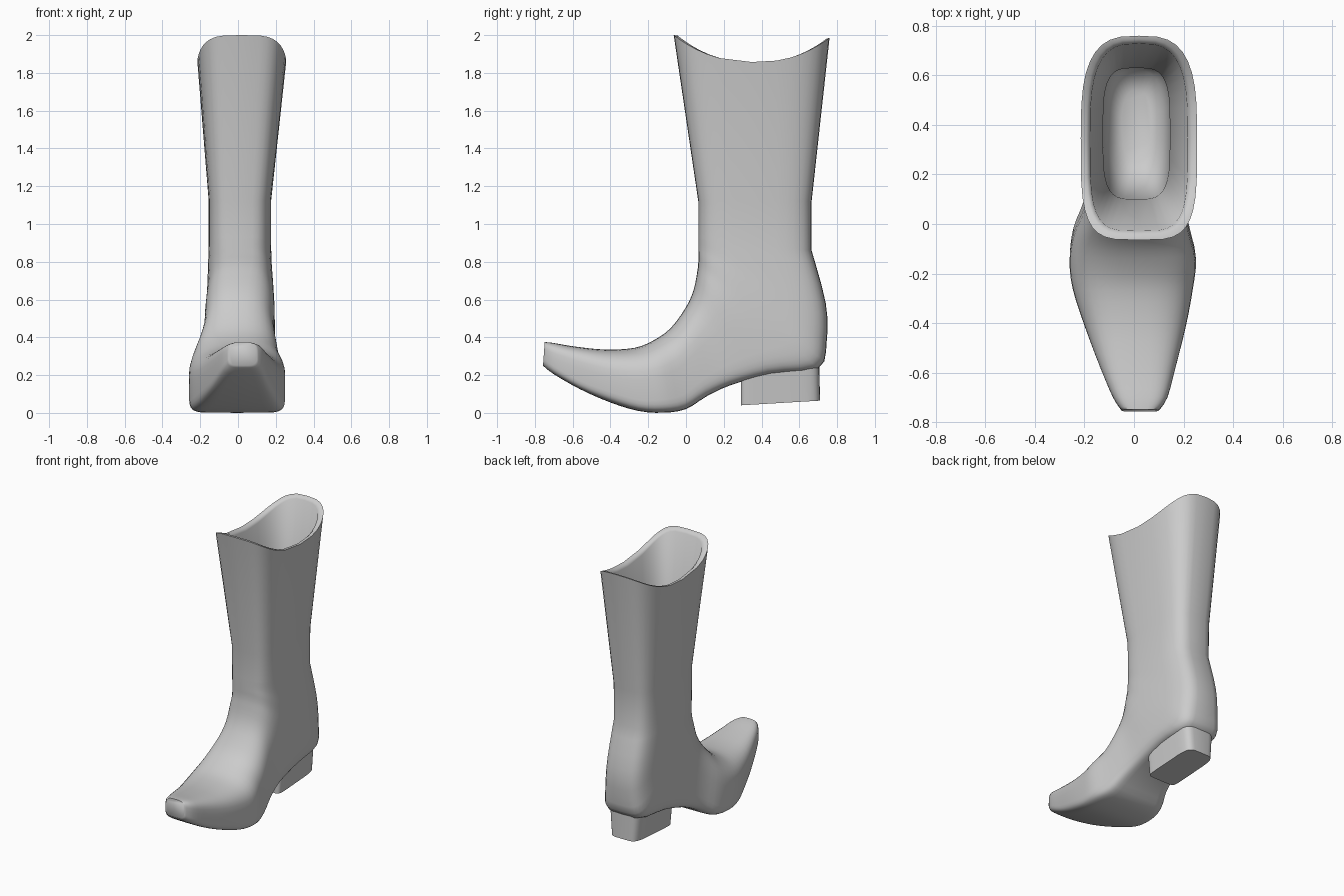
import bpy, bmesh, math

if "Cube" in bpy.data.objects:
    bpy.data.objects.remove(bpy.data.objects["Cube"])

SEG = 36


def power(v, p):
    return math.copysign(abs(v) ** p, v)


def ring(ay, az, by, bz, w, cx, pa, pb):
    """Superellipse loop between a front/top point A and a back/bottom point B."""
    pts = []
    for i in range(SEG):
        t = 2 * math.pi * i / SEG
        c, s = round(math.cos(t), 9), round(math.sin(t), 9)
        p = pa if c > 0 else pb
        c, s = power(c, p), power(s, p)
        u = (1 - c) / 2
        z = az + (bz - az) * u
        if az > 1.9:  # scooped rim
            z -= 0.135 * (1 - abs(c) ** 2.3)
        pts.append((cx + w * s, ay + (by - ay) * u, z))
    return pts


def smooth_rings(rings, steps=3):
    """Catmull-Rom interpolation between section parameters."""
    out = []
    for i in range(len(rings) - 1):
        a, b, c = rings[max(i - 1, 0)], rings[i], rings[i + 1]
        d = rings[min(i + 2, len(rings) - 1)]
        for k in range(steps):
            t = k / steps
            out.append(tuple(
                0.5 * (2 * q + (r - p) * t + (2 * p - 5 * q + 4 * r - s) * t * t
                       + (3 * q - p - 3 * r + s) * t ** 3)
                for p, q, r, s in zip(a, b, c, d)))
    return out + [rings[-1]]


def loft(name, rings, angle):
    bm = bmesh.new()
    loops = [[bm.verts.new(p) for p in ring(*r)] for r in rings]
    for a, b in zip(loops, loops[1:]):
        for i in range(SEG):
            j = (i + 1) % SEG
            bm.faces.new((a[i], a[j], b[j], b[i]))
    bm.faces.new(loops[0])
    bm.faces.new(loops[-1])
    bmesh.ops.recalc_face_normals(bm, faces=bm.faces)
    mesh = bpy.data.meshes.new(name)
    bm.to_mesh(mesh)
    bm.free()
    ob = bpy.data.objects.new(name, mesh)
    bpy.context.collection.objects.link(ob)
    bpy.ops.object.select_all(action='DESELECT')
    ob.select_set(True)
    bpy.context.view_layer.objects.active = ob
    bpy.ops.object.shade_smooth_by_angle(angle=math.radians(angle))
    return ob


# Foot: sections swing from upright at the toe to level at the ankle
foot = [
    (-.748, .375, -.757, .25, .075, .025, .6, .5),
    (-.70, .37, -.70, .205, .11, .025, .6, .4),
    (-.58, .35, -.56, .125, .155, .015, .65, .3),
    (-.42, .335, -.40, .055, .205, .005, .75, .3),
    (-.27, .345, -.25, .010, .243, -.005, .8, .25),
    (-.17, .385, -.12, .001, .255, -.005, .85, .25),
    (-.08, .45, .0, .02, .235, -.01, .85, .25),
    (.0, .56, .11, .088, .205, .0, .85, .27),
    (.04, .65, .24, .148, .187, .005, .8, .28),
    (.06, .75, .45, .205, .185, .01, .7, .3),
    (.065, .80, .70, .235, .18, .012, .6, .4),
    (.065, .84, .745, .38, .175, .012, .57, .52),
    (.065, .88, .74, .58, .17, .01, .55, .57),
    (.065, .93, .665, .86, .165, .01, .53, .57),
]
# Straight ankle and flared shaft up to the rim
shaft = [
    (.065, 1.12, .665, 1.12, .165, .01, .52, .55),
    (-.065, 2.0, .76, 1.985, .235, .02, .5, .65),
]
# Lining: over the rounded rim and down to the insole
inner = [
    (-.045, 1.998, .745, 1.982, .212, .02, .5, .65),
    (-.028, 1.98, .728, 1.965, .197, .02, .5, .65),
    (.10, 1.12, .63, 1.12, .135, .01, .53, .55),
    (.11, .60, .65, .50, .135, .01, .6, .6),
    (.17, .40, .62, .36, .11, .01, .7, .7),
    (.25, .35, .54, .32, .06, .01, .8, .8),
]
loft("boot_upper", smooth_rings(foot) + shaft + inner, 75)

# Heel block, tapered towards the ground
loft("heel_block", [
    (.29, .04, .71, .065, .11, .015, .2, .4),
    (.29, .23, .705, .26, .13, .015, .2, .4),
], 40)
